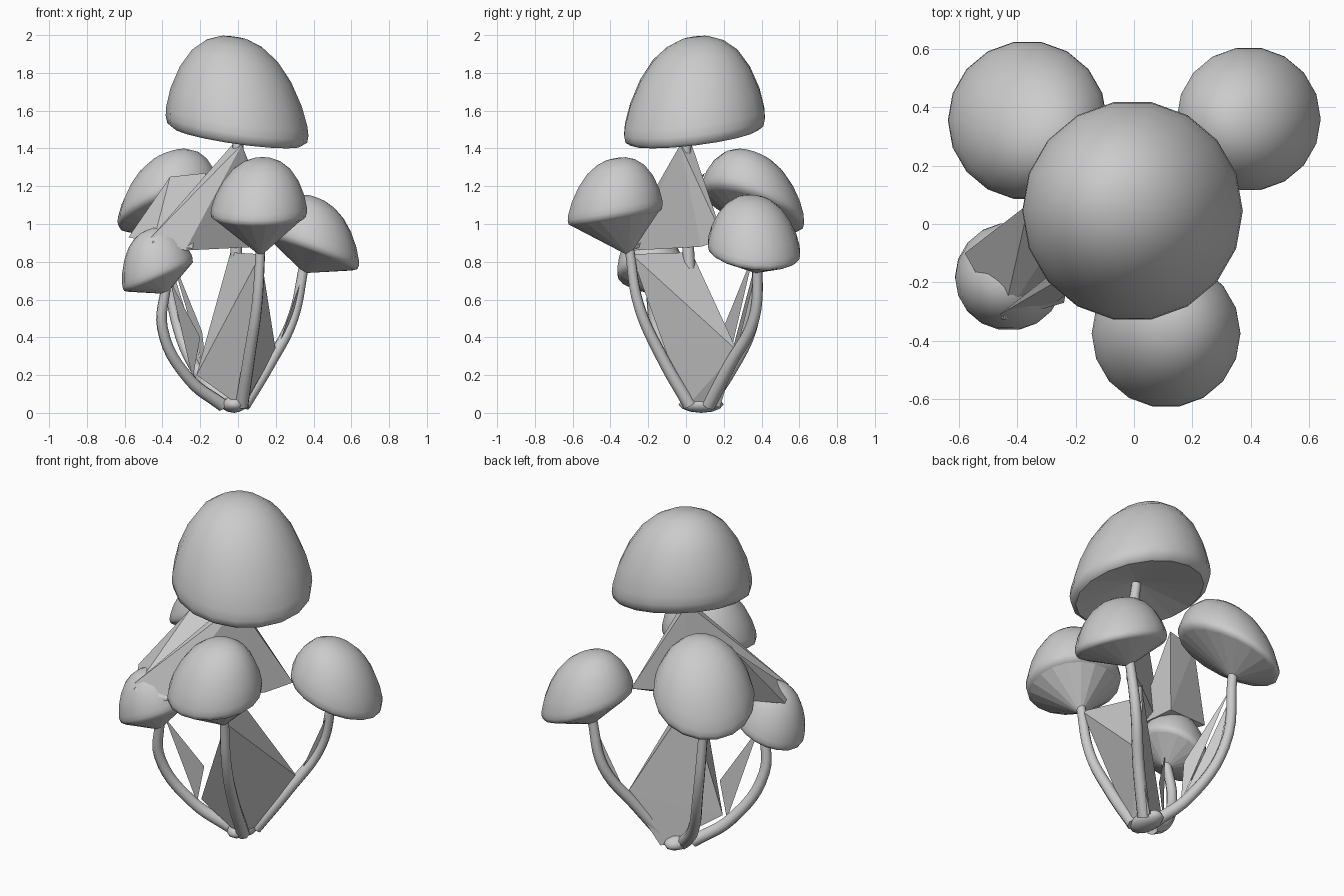
import bpy, bmesh, math
from mathutils import Vector

if "Cube" in bpy.data.objects:
    bpy.data.objects.remove(bpy.data.objects["Cube"])


def add_mesh(name, bm):
    bmesh.ops.recalc_face_normals(bm, faces=bm.faces)
    me = bpy.data.meshes.new(name)
    bm.to_mesh(me)
    bm.free()
    ob = bpy.data.objects.new(name, me)
    bpy.context.collection.objects.link(ob)
    return ob


# (radius, height) from crown to rolled lip
PROFILE = [(0.2, 0.985), (0.4, 0.92), (0.6, 0.79), (0.78, 0.58), (0.92, 0.32),
           (0.99, 0.1), (1.0, 0.0), (0.98, -0.08), (0.91, -0.12)]


def cap(name, rim, top, slope, r, under, n=18):
    """Sheared dome on a sloping rim, closed by flat facets to the stem top."""
    rim, top = Vector(rim), Vector(top)
    bm = bmesh.new()
    rings = []
    for pr, ph in PROFILE:
        ring = []
        for i in range(n):
            a = 2 * math.pi * i / n
            x, y = r * pr * math.cos(a), r * pr * math.sin(a)
            p = rim + Vector((x, y, slope[0] * x + slope[1] * y)) + (top - rim) * ph
            ring.append(bm.verts.new(p))
        rings.append(ring)
    crown, root = bm.verts.new(top), bm.verts.new(under)
    for i in range(n):
        j = (i + 1) % n
        bm.faces.new((crown, rings[0][i], rings[0][j])).smooth = True
        for a, b in zip(rings, rings[1:]):
            bm.faces.new((a[i], b[i], b[j], a[j])).smooth = True
        bm.faces.new((rings[-1][i], root, rings[-1][j]))
    for e in bm.edges:
        if any(not f.smooth for f in e.link_faces):
            e.smooth = False
    return add_mesh(name, bm)


def stem(name, pts, r0=0.036, r1=0.026):
    cu = bpy.data.curves.new(name, 'CURVE')
    cu.dimensions = '3D'
    cu.bevel_depth = 1.0
    cu.bevel_resolution = 2
    cu.resolution_u = 6
    cu.use_fill_caps = True
    sp = cu.splines.new('BEZIER')
    sp.bezier_points.add(len(pts) - 1)
    for i, (bp, p) in enumerate(zip(sp.bezier_points, pts)):
        bp.co = p
        bp.handle_left_type = bp.handle_right_type = 'AUTO'
        bp.radius = r0 + (r1 - r0) * i / (len(pts) - 1)
    ob = bpy.data.objects.new(name, cu)
    bpy.context.collection.objects.link(ob)


def web(name, pts):
    """Flat-faceted sheet: one triangle, or the hull of several points."""
    bm = bmesh.new()
    vs = [bm.verts.new(p) for p in pts]
    if len(vs) == 3:
        bm.faces.new(vs)
    else:
        bmesh.ops.convex_hull(bm, input=vs)
    add_mesh(name, bm)


# Caps
cap("main_cap", (-0.005, 0.045, 1.52), (-0.02, 0.05, 1.99), (-0.14, 0.12), 0.378, (0, 0.02, 1.55))
cap("back_left_cap", (-0.365, 0.355, 1.1), (-0.365, 0.36, 1.37), (0.33, -0.33), 0.273, (-0.38, 0.36, 0.94))
cap("back_right_cap", (0.393, 0.36, 0.87), (0.415, 0.36, 1.14), (-0.36, -0.1), 0.247, (0.35, 0.37, 0.74))
cap("front_cap", (0.11, -0.375, 1.06), (0.13, -0.37, 1.35), (0, 0.16), 0.255, (0.12, -0.3, 0.83))
cap("front_left_cap", (-0.425, -0.18, 0.74), (-0.48, -0.2, 0.97), (0.42, 0), 0.185, (-0.38, -0.19, 0.63))

# Stems
stem("main_stem", [(0, 0.1, 0.03), (0, 0.04, 0.5), (-0.01, 0.01, 0.9), (0, 0, 1.42), (0, 0.02, 1.54)])
stem("back_left_stem", [(-0.05, 0.1, 0.04), (-0.2, 0.22, 0.2), (-0.33, 0.36, 0.5), (-0.38, 0.37, 0.96)])
stem("back_right_stem", [(0.03, 0.12, 0.04), (0.16, 0.23, 0.25), (0.29, 0.36, 0.5), (0.35, 0.38, 0.78)])
stem("front_stem", [(0.02, 0.02, 0.04), (0.06, -0.13, 0.3), (0.1, -0.25, 0.57), (0.12, -0.3, 0.87)])
stem("front_left_stem", [(-0.08, 0.05, 0.04), (-0.26, -0.05, 0.18), (-0.4, -0.16, 0.45), (-0.38, -0.19, 0.68)])

# Faceted webs between the stems
web("upper_web", [(0.02, -0.03, 1.42), (-0.03, 0.03, 1.42), (0.22, 0.2, 0.92), (0.12, 0.08, 0.88),
                  (-0.02, 0.04, 0.9), (-0.46, -0.31, 0.93), (-0.28, -0.28, 0.86)])
web("front_left_hood", [(-0.36, 0.07, 1.25), (-0.17, 0.1, 1.27), (-0.58, -0.1, 0.93),
                        (-0.45, -0.33, 0.9), (-0.24, -0.27, 0.87), (-0.3, -0.05, 0.9)])
web("lower_web", [(0.12, -0.29, 0.84), (-0.04, 0.03, 0.85), (0.2, 0.27, 0.33),
                  (-0.22, -0.03, 0.2), (0.02, 0.0, 0.03), (0.04, 0.18, 0.03)])
web("back_left_web", [(-0.36, 0.36, 0.85), (-0.19, 0.19, 0.43), (-0.16, 0.2, 0.16)])
web("back_left_web_lower", [(-0.36, 0.37, 0.8), (-0.31, 0.33, 0.45), (-0.16, 0.2, 0.16)])
web("front_left_web", [(-0.36, -0.17, 0.7), (-0.2, -0.03, 0.4), (-0.24, -0.04, 0.18)])
web("back_right_web", [(0.35, 0.37, 0.75), (0.21, 0.27, 0.34), (0.3, 0.36, 0.5)])

# Base knot
bm = bmesh.new()
bmesh.ops.create_icosphere(bm, subdivisions=2, radius=1.0)
for v in bm.verts:
    v.co = Vector((-0.02 + 0.07 * v.co.x, 0.08 + 0.12 * v.co.y, 0.045 + 0.045 * v.co.z))
for f in bm.faces:
    f.smooth = True
add_mesh("base_knot", bm)
